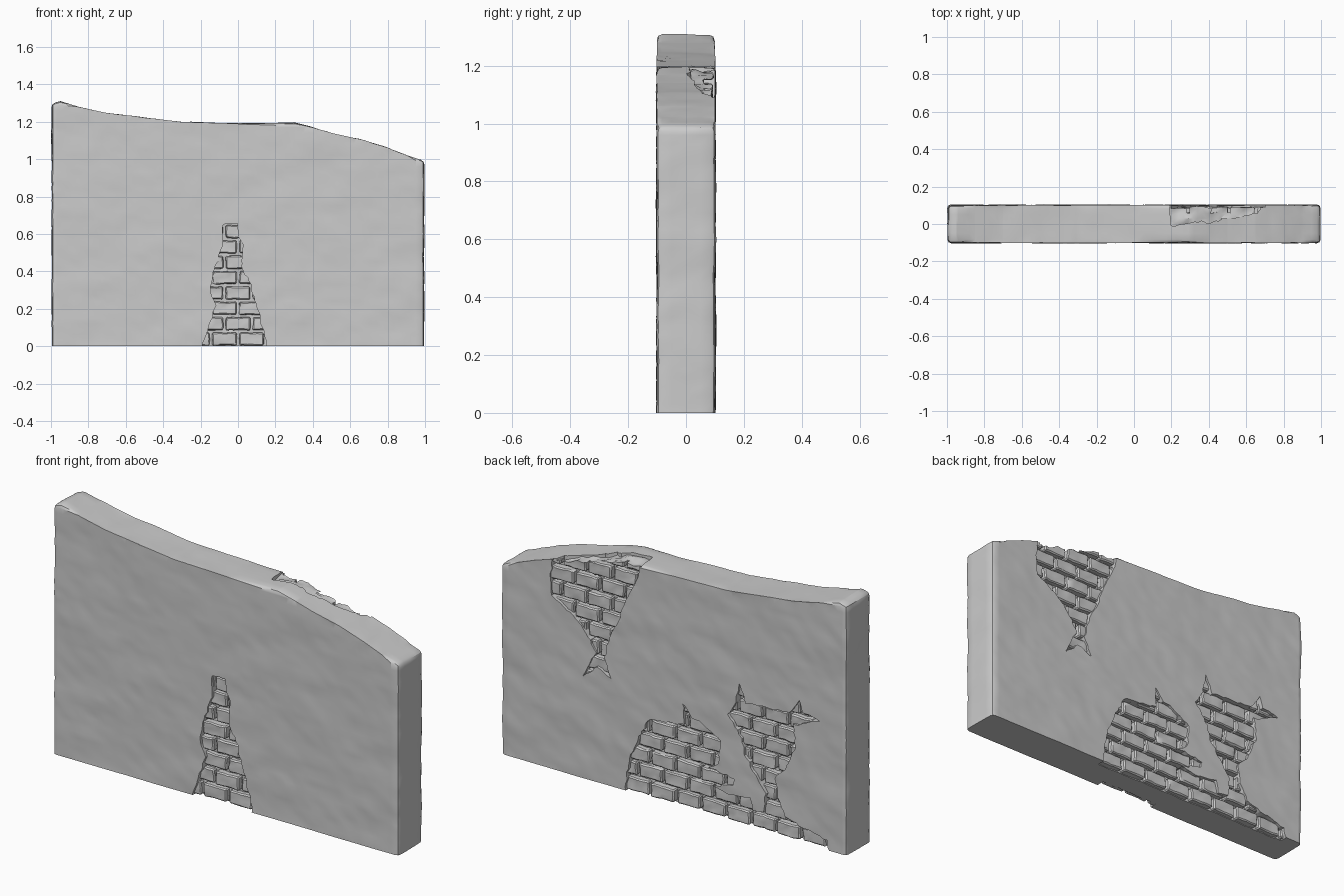
import bpy, bmesh, math, random
from mathutils import Vector, noise

if "Cube" in bpy.data.objects:
    bpy.data.objects.remove(bpy.data.objects["Cube"])
random.seed(4)

HALF = 0.101
COURSE, LENGTH, GAP = 0.082, 0.145, 0.014
TOP = [(-0.995, 1.295), (-0.95, 1.308), (-0.85, 1.28), (-0.7, 1.247), (-0.5, 1.222), (-0.3, 1.198),
       (0, 1.19), (0.3, 1.195), (0.4, 1.168), (0.5, 1.14), (0.65, 1.108), (0.8, 1.06), (0.9, 1.022), (0.995, 0.99)]


def top(x):
    for (x0, z0), (x1, z1) in zip(TOP, TOP[1:]):
        if x <= x1:
            return z0 + (z1 - z0) * (x - x0) / (x1 - x0)
    return TOP[-1][1]


def to_object(bm, name):
    bmesh.ops.recalc_face_normals(bm, faces=bm.faces[:])
    me = bpy.data.meshes.new(name)
    bm.to_mesh(me)
    bm.free()
    ob = bpy.data.objects.new(name, me)
    bpy.context.collection.objects.link(ob)
    return ob


def slice_grid(bm, axis, step, lo, hi):
    """Cut the mesh into even strips along one axis."""
    n = Vector([float(i == axis) for i in range(3)])
    for i in range(1, int((hi - lo) / step)):
        bmesh.ops.bisect_plane(bm, geom=bm.verts[:] + bm.edges[:] + bm.faces[:],
                               plane_co=n * (lo + i * step + 0.0007), plane_no=n, dist=1e-5)


def subtract(target, cutter):
    m = target.modifiers.new("cut", 'BOOLEAN')
    m.operation, m.solver, m.object = 'DIFFERENCE', 'EXACT', cutter
    cutter.hide_render = True
    bpy.context.view_layer.objects.active = target
    bpy.ops.object.modifier_apply(modifier=m.name)
    bpy.data.objects.remove(cutter)


def ragged(points, step=0.022, amount=0.005):
    """Resample a closed outline and roughen it."""
    out = []
    for a, b in zip(points, points[1:] + points[:1]):
        a, b = Vector(a), Vector(b)
        n = max(1, round((b - a).length / step))
        for i in range(n):
            r = Vector((random.uniform(-amount, amount), random.uniform(-amount, amount)))
            out.append(a.lerp(b, i / n) + r)
    return out


def brick_set(x0, x1, z0, z1, side):
    """Chipped bricks in running bond, just below the plaster surface."""
    bm = bmesh.new()
    for row in range(int(z0 / COURSE) - 1, int(z1 / COURSE) + 2):
        shift = LENGTH / 2 * (row % 2)
        for col in range(int((x0 - shift) / LENGTH) - 2, int((x1 - shift) / LENGTH) + 2):
            c = Vector(((col + 0.5) * LENGTH + shift, side * (HALF - random.uniform(0.008, 0.018) - 0.04),
                        (row + 0.5) * COURSE - 0.003))
            b = bmesh.new()
            bmesh.ops.create_cube(b, size=1)
            bmesh.ops.scale(b, vec=(LENGTH - GAP, 0.08, COURSE - GAP), verts=b.verts)
            bmesh.ops.bevel(b, geom=b.edges[:], offset=0.006, segments=1, affect='EDGES')
            slice_grid(b, 0, 0.025, -LENGTH / 2, LENGTH / 2)
            slice_grid(b, 2, 0.02, -COURSE / 2, COURSE / 2)
            bmesh.ops.triangulate(b, faces=b.faces[:])
            for v in b.verts:
                p = v.co + c
                v.co = p + noise.noise_vector(p * 28) * Vector((0.004, 0.006, 0.004)).length * 0.6
            tmp = bpy.data.meshes.new("tmp")
            b.to_mesh(tmp)
            b.free()
            bm.from_mesh(tmp)
            bpy.data.meshes.remove(tmp)
    return to_object(bm, "bricks")


def broken_patch(wall, points, side, depth=0.042):
    """Knock plaster off one face, leaving bricks standing in the hole."""
    bm = bmesh.new()
    face = bm.faces.new([bm.verts.new((p.x, side * (HALF + 0.05), p.y)) for p in ragged(points)])
    ext = bmesh.ops.extrude_face_region(bm, geom=[face])
    for v in ext["geom"]:
        if isinstance(v, bmesh.types.BMVert):
            v.co.y = side * (HALF - depth)
    if face.is_valid and len(bm.faces) == len(face.verts) + 1:
        bm.faces.new(face.verts[:])
    xs, zs = [p[0] for p in points], [p[1] for p in points]
    slice_grid(bm, 0, 0.03, min(xs), max(xs))
    slice_grid(bm, 2, 0.03, min(zs), max(zs))
    bmesh.ops.triangulate(bm, faces=bm.faces[:])
    for v in bm.verts:
        if abs(v.co.y) < HALF:
            v.co.y += noise.noise(v.co * 25) * 0.008
    cutter = to_object(bm, "plaster_hole")
    subtract(cutter, brick_set(min(xs), max(xs), min(zs), max(zs), side))
    subtract(wall, cutter)


# Plastered wall slab with a sloping top and softened edges
bm = bmesh.new()
outline = [(-0.995, 0)] + TOP + [(0.995, 0)]
front = bm.faces.new([bm.verts.new((x, -HALF, z)) for x, z in outline])
back = bm.faces.new([bm.verts.new((x, HALF, z)) for x, z in reversed(outline)])
fv, bv = front.verts[:], back.verts[:][::-1]
for i in range(len(fv)):
    j = (i + 1) % len(fv)
    bm.faces.new((fv[i], bv[i], bv[j], fv[j]))
ends = (TOP[0], TOP[-1])
rim = [e for e in bm.edges if max(v.co.z for v in e.verts) > 0.01 and
       (abs(e.verts[0].co.y - e.verts[1].co.y) < 0.01 or
        any(abs(e.verts[0].co.x - x) < 1e-4 and e.verts[0].co.z > 0.5 for x, z in ends))]
bmesh.ops.bevel(bm, geom=rim, offset=0.018, segments=2, profile=0.5, affect='EDGES')
slice_grid(bm, 0, 0.03, -1, 1)
slice_grid(bm, 2, 0.03, 0, 1.32)
slice_grid(bm, 1, 0.05, -0.1, 0.1)
bmesh.ops.triangulate(bm, faces=bm.faces[:])
bm.normal_update()
bmesh.ops.recalc_face_normals(bm, faces=bm.faces[:])
for v in bm.verts:
    p = Vector((v.co.x * 0.7 - v.co.z * 0.3, v.co.y, v.co.z * 1.3))
    d = noise.noise(p * 6) * 0.004 + noise.noise(p * 19) * 0.0025
    base = v.co.z < 1e-4
    v.co += v.normal * d
    if base:
        v.co.z = 0
wall = to_object(bm, "plaster_wall")

# Front patch
broken_patch(wall, [(-.19, -.03), (-.185, .03), (-.155, .1), (-.12, .22), (-.15, .3), (-.135, .39), (-.1, .48),
                    (-.08, .56), (-.082, .655), (0, .655), (0, .58), (.025, .56), (.02, .42), (.06, .35),
                    (.1, .22), (.13, .1), (.155, .03), (.15, -.03)], -1)
# Back patch at the top edge
broken_patch(wall, [(.68, 1.3), (.71, 1.0), (.70, .9), (.6, .84), (.52, .78), (.45, .67), (.52, .53), (.44, .6),
                    (.36, .56), (.40, .66), (.374, .76), (.31, .9), (.246, 1.05), (.2, 1.15), (.2, 1.3)], 1)
# Back patches along the base: the low mound and the taller broken area
broken_patch(wall, [(.28, -.03), (.27, .1), (.246, .2), (.2, .3), (.14, .41), (-.06, .43), (-.053, .545),
                    (-.1, .48), (-.152, .47), (-.269, .40), (-.257, .28), (-.2, .25), (-.35, .23), (-.34, .19),
                    (-.222, .16), (-.3, .14), (-.444, .157), (-.456, .09), (-.52, .1), (-.53, .2), (-.47, .28),
                    (-.41, .37), (-.39, .45), (-.31, .55), (-.36, .63), (-.374, .735), (-.42, .64), (-.67, .66),
                    (-.725, .735), (-.74, .68), (-.842, .66), (-.69, .6), (-.70, .49), (-.64, .36), (-.58, .29),
                    (-.6, .2), (-.64, .11), (-.75, .08), (-.88, .05), (-.9, -.03)], 1)

# Chipped plaster on the top edge above the back patch
bm = bmesh.new()
chip = ragged([(.2, .2), (.19, .06), (.2, -.01), (.28, 0), (.36, .02), (.39, .005), (.5, .03), (.62, .045),
               (.68, .075), (.7, .2)])
face = bm.faces.new([bm.verts.new((p.x, p.y, 0)) for p in chip])
ext = bmesh.ops.extrude_face_region(bm, geom=[face])
if face.is_valid and len(bm.faces) == len(chip) + 1:
    bm.faces.new(face.verts[:])
slice_grid(bm, 0, 0.025, .19, .7)
slice_grid(bm, 1, 0.025, -.02, .2)
for v in bm.verts:
    v.co.z += 1
bm.normal_update()
upper = set(v for v in ext["geom"] if isinstance(v, bmesh.types.BMVert))
bm.free()
# rebuild as a closed slab that follows the slope
bm = bmesh.new()
low = [bm.verts.new((p.x, p.y, 0)) for p in chip]
high = [bm.verts.new((p.x, p.y, 1)) for p in chip]
bm.faces.new(low)
bm.faces.new(high[::-1])
for i in range(len(low)):
    j = (i + 1) % len(low)
    bm.faces.new((low[i], low[j], high[j], high[i]))
slice_grid(bm, 0, 0.025, .19, .7)
slice_grid(bm, 1, 0.025, -.02, .2)
bmesh.ops.triangulate(bm, faces=bm.faces[:])
for v in bm.verts:
    z = top(v.co.x)
    v.co.z = z + 0.15 if v.co.z > 0.5 else z - 0.014 + noise.noise(v.co * 22) * 0.016
subtract(wall, to_object(bm, "top_chip"))

# Shade the surface, keeping broken edges crisp
bpy.ops.object.select_all(action='DESELECT')
wall.select_set(True)
bpy.context.view_layer.objects.active = wall
bpy.ops.object.shade_smooth_by_angle(angle=math.radians(30))
